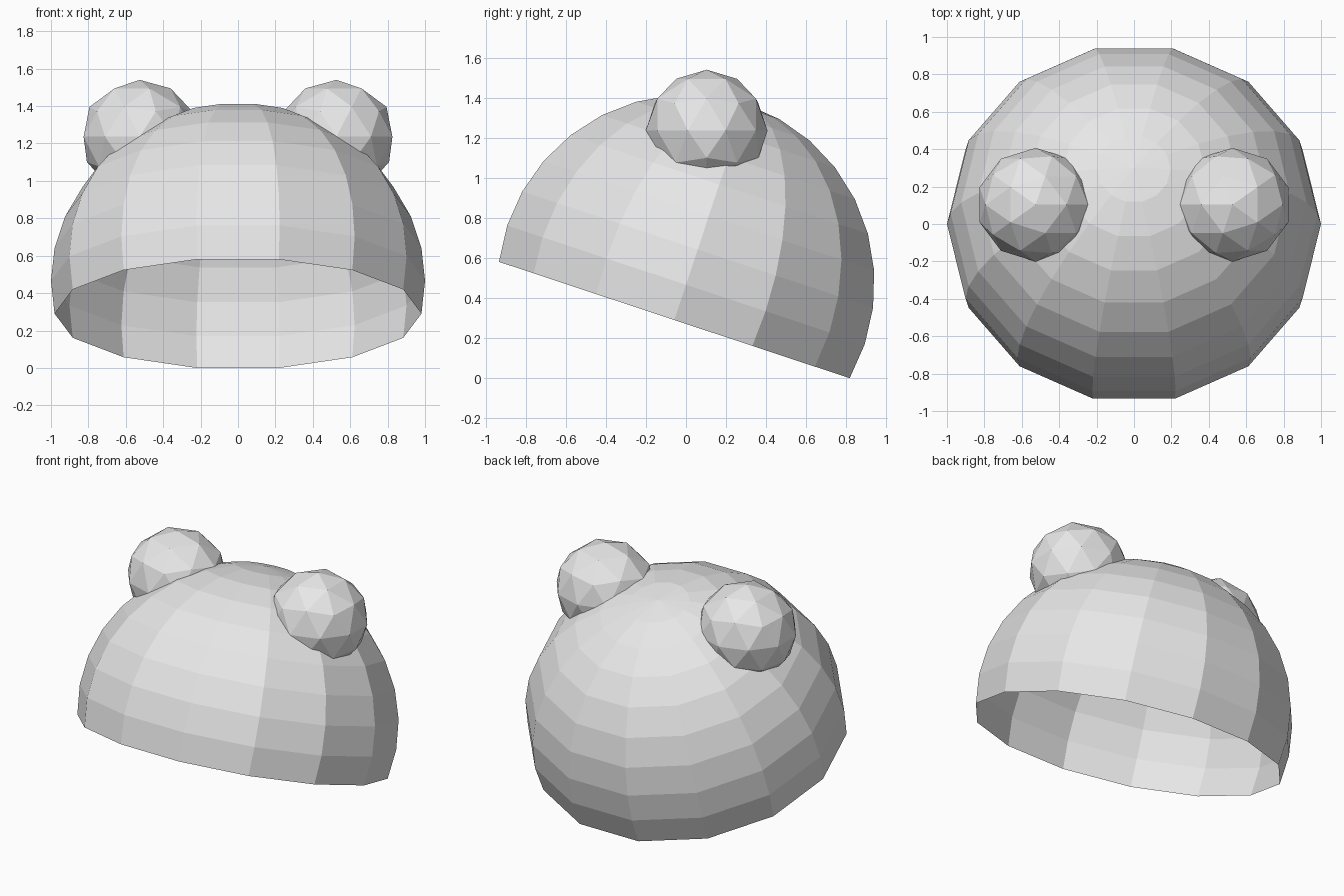
import bpy, bmesh, math
from mathutils import Matrix, Vector

cube = bpy.data.objects.get("Cube")
if cube:
    bpy.data.objects.remove(cube, do_unlink=True)

# One plain grey for every part
grey = bpy.data.materials.new("light_grey")
grey.use_nodes = True
GREY = (0.8, 0.8, 0.8, 1)
grey.diffuse_color = GREY
grey.node_tree.nodes["Principled BSDF"].inputs["Base Color"].default_value = GREY


def add_part(name, bm):
    mesh = bpy.data.meshes.new(name)
    bm.to_mesh(mesh)
    bm.free()
    mesh.materials.append(grey)
    obj = bpy.data.objects.new(name, mesh)
    bpy.context.collection.objects.link(obj)
    return obj


# Hood: open faceted dome, one ring past its equator, tipped up at the front
SEGMENTS, RINGS = 14, 16
bm = bmesh.new()
angles = [math.pi * i / RINGS for i in range(-1, RINGS // 2 + 1)]
profile = [bm.verts.new((math.cos(a), 0, math.sin(a))) for a in angles]
edges = [bm.edges.new(pair) for pair in zip(profile, profile[1:])]
bmesh.ops.spin(bm, geom=profile + edges, cent=(0, 0, 0), axis=(0, 0, 1),
               angle=math.tau, steps=SEGMENTS, use_duplicate=False)
bmesh.ops.remove_doubles(bm, verts=bm.verts[:], dist=0.001)
bm.normal_update()
inward = [f for f in bm.faces if f.normal.dot(f.calc_center_median()) < 0]
bmesh.ops.reverse_faces(bm, faces=inward)
tilt = Matrix.Rotation(math.radians(-18.35), 4, "X")
squash = Matrix.Diagonal((1, 0.965, 0.95, 1))
bm.transform(Matrix.Translation((0, 0, 0.466)) @ tilt @ squash)
add_part("hood", bm)

# Ears: low-poly balls sunk into the dome, mirrored left to right
for name, side in (("right_ear", 1), ("left_ear", -1)):
    bm = bmesh.new()
    bmesh.ops.create_icosphere(bm, subdivisions=2, radius=1)
    place = Matrix.Translation(Vector((-0.526, 0.103, 1.236)))
    bm.transform(place @ Matrix.Diagonal((0.315, 0.304, 0.304, 1)))
    if side < 0:
        bm.transform(Matrix.Diagonal((-1, 1, 1, 1)))
        bmesh.ops.reverse_faces(bm, faces=bm.faces[:])
    add_part(name, bm)
